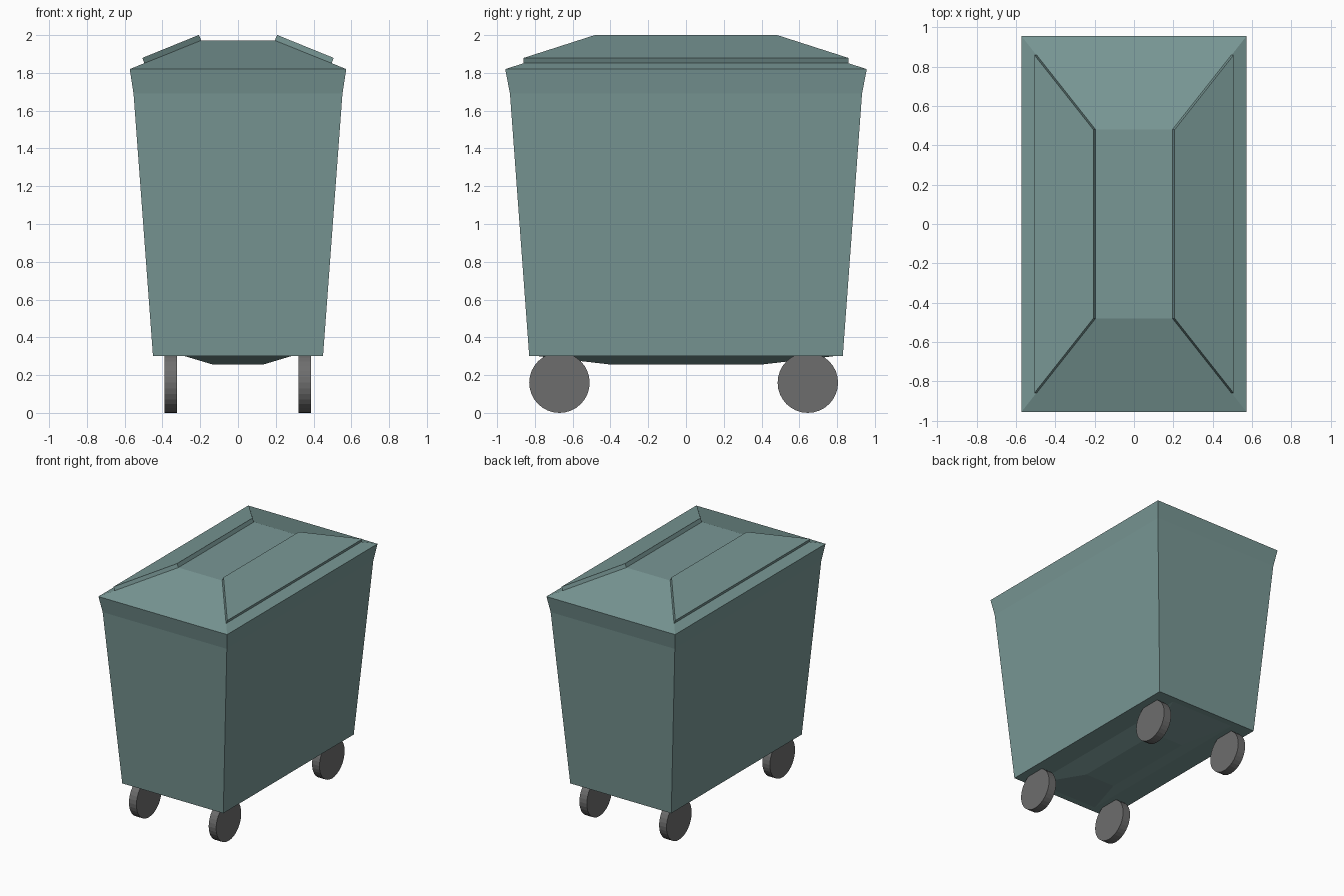
import bpy, bmesh, math
from mathutils import Matrix

cube = bpy.data.objects.get("Cube")
if cube:
    bpy.data.objects.remove(cube, do_unlink=True)


def material(name, rgb):
    m = bpy.data.materials.new(name)
    m.use_nodes = True
    m.diffuse_color = (*rgb, 1)
    m.node_tree.nodes["Principled BSDF"].inputs["Base Color"].default_value = (*rgb, 1)
    return m


green = material("grey green paint", (0.19, 0.31, 0.30))
grey = material("dark grey rubber", (0.155, 0.155, 0.155))


def finish(bm, name, mat):
    bmesh.ops.recalc_face_normals(bm, faces=bm.faces)
    mesh = bpy.data.meshes.new(name)
    bm.to_mesh(mesh)
    bm.free()
    mesh.materials.append(mat)
    ob = bpy.data.objects.new(name, mesh)
    bpy.context.collection.objects.link(ob)
    return ob


def loft(name, rings, mat):
    """Skin a stack of four-cornered rings and cap both ends."""
    bm = bmesh.new()
    loops = [[bm.verts.new(p) for p in ring] for ring in rings]
    for a, b in zip(loops, loops[1:]):
        for i in range(4):
            j = (i + 1) % 4
            bm.faces.new((a[i], a[j], b[j], b[i]))
    bm.faces.new(loops[0])
    bm.faces.new(loops[-1])
    return finish(bm, name, mat)


def rectangle(x, y, z):
    return [(-x, -y, z), (x, -y, z), (x, y, z), (-x, y, z)]


# Tapered bin with sunken-pan belly, flared rim and hipped top
loft("bin_body", [rectangle(*r) for r in (
    (0.13, 0.39, 0.255), (0.28, 0.78, 0.30), (0.45, 0.83, 0.30),
    (0.553, 0.932, 1.69), (0.573, 0.957, 1.82), (0.2, 0.48, 1.972))], green)


# Lid flaps lying on the two long slopes
def flap_ring(side, dx, dz):
    return [(side * (x + dx), y, z + dz) for x, y, z in (
        (0.195, -0.48, 1.972), (0.195, 0.48, 1.972),
        (0.495, 0.86, 1.85), (0.495, -0.86, 1.85))]


for label, side in (("left", 1), ("right", -1)):
    loft(label + "_lid_flap",
         [flap_ring(side, 0, 0), flap_ring(side, 0.012, 0.029)], green)

# Four wheels
for label, x in (("left", 0.353), ("right", -0.357)):
    for end, y in (("front", -0.67), ("back", 0.645)):
        bm = bmesh.new()
        bmesh.ops.create_cone(
            bm, cap_ends=True, segments=32, radius1=0.16, radius2=0.16, depth=0.066,
            matrix=Matrix.Translation((x, y, 0.16)) @ Matrix.Rotation(math.pi / 2, 4, "Y"))
        finish(bm, f"{end}_{label}_wheel", grey)
